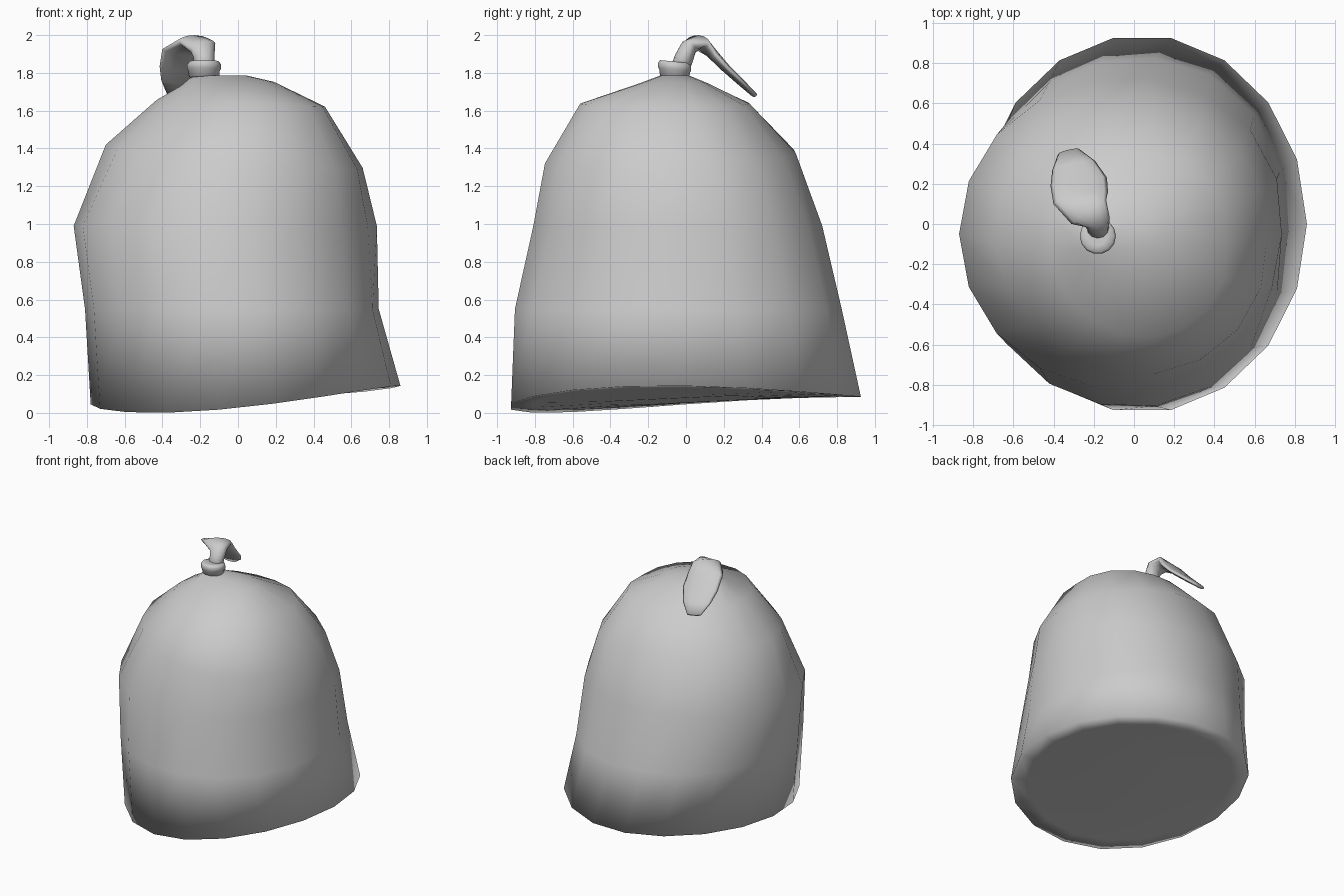
import bpy, bmesh
from math import sin, cos, tau
from mathutils import Vector

cube = bpy.data.objects.get("Cube")
if cube:
    bpy.data.objects.remove(cube)

cloth = bpy.data.materials.new("grey_cloth")
cloth.use_nodes = True
colour = (0.6, 0.6, 0.6, 1)
cloth.diffuse_color = colour
cloth.node_tree.nodes["Principled BSDF"].inputs["Base Color"].default_value = colour


def loft(name, rings):
    """Skin a list of equal point loops and cap both ends."""
    bm = bmesh.new()
    loops = [[bm.verts.new(p) for p in ring] for ring in rings]
    n = len(loops[0])
    for a, b in zip(loops, loops[1:]):
        for i in range(n):
            j = (i + 1) % n
            bm.faces.new((a[i], a[j], b[j], b[i]))
    bm.faces.new(loops[0][::-1])
    bm.faces.new(loops[-1])
    bmesh.ops.recalc_face_normals(bm, faces=bm.faces)
    for f in bm.faces:
        f.smooth = True
    mesh = bpy.data.meshes.new(name)
    bm.to_mesh(mesh)
    bm.free()
    mesh.materials.append(cloth)
    obj = bpy.data.objects.new(name, mesh)
    bpy.context.collection.objects.link(obj)
    return obj


def oval(x0, x1, y0, y1, height, n=18, corners=(0, 0, 0, 0)):
    """Oval loop within bounds; corners swell its four diagonals,
    anticlockwise from back left; height is a rule of x and y."""
    pts = []
    for i in range(n):
        a = tau * i / n
        r = 1 + corners[4 * i // n] * abs(sin(2 * a))
        x = (x0 + x1) / 2 + r * (x1 - x0) / 2 * cos(a)
        y = (y0 + y1) / 2 + r * (y1 - y0) / 2 * sin(a)
        pts.append((x, y, height(x, y)))
    return pts


def base(x, y):
    return 0.055 + 0.055 * x + 0.03 * y + 0.055 * x * x - 0.055 * x * y


# Sack body: slumped base, bulging sides, gathered top
loft("sack_body", [
    oval(-0.35, 0.4, -0.45, 0.4, lambda x, y: base(x, y) + 0.01),
    oval(-0.69, 0.74, -0.82, 0.8, lambda x, y: base(x, y) + 0.008),
    oval(-0.78, 0.86, -0.94, 0.94, base),
    oval(-0.81, 0.745, -0.91, 0.82, lambda x, y: 0.55, corners=(0.06, 0, 0, 0.03)),
    oval(-0.87, 0.735, -0.82, 0.72, lambda x, y: 0.99, corners=(0.05, 0, 0, 0)),
    oval(-0.70, 0.66, -0.75, 0.58, lambda x, y: 1.36 - 0.09 * x + 0.04 * y,
         corners=(0.05, 0, -0.06, 0.03)),
    oval(-0.43, 0.46, -0.56, 0.33, lambda x, y: 1.64 - 0.04 * x,
         corners=(0.1, 0.05, -0.05, 0.05)),
    oval(-0.30, 0.19, -0.25, 0.12, lambda x, y: 1.745 + 0.04 * x),
    oval(-0.24, 0.05, -0.14, 0.02, lambda x, y: 1.785),
])


# Tied band around the neck
def band_loop(r, z):
    return oval(-0.18 - r, -0.18 + r, -0.06 - r, -0.06 + r,
                lambda x, y: z - 0.1 * (y + 0.06), n=14)


loft("neck_tie", [band_loop(r, z) for r, z in (
    (0.06, 1.77), (0.08, 1.78), (0.083, 1.81), (0.09, 1.82),
    (0.09, 1.845), (0.08, 1.86), (0.045, 1.86))])

# Loose end: a spout that rises, flattens and flops backwards
path = [  # centre, half width, half thickness
    ((-0.18, -0.04, 1.80), 0.055, 0.05),
    ((-0.18, -0.01, 1.88), 0.055, 0.05),
    ((-0.185, 0.015, 1.935), 0.07, 0.045),
    ((-0.225, 0.06, 1.965), 0.105, 0.035),
    ((-0.265, 0.13, 1.91), 0.14, 0.028),
    ((-0.275, 0.21, 1.825), 0.142, 0.022),
    ((-0.30, 0.29, 1.75), 0.11, 0.018),
    ((-0.325, 0.36, 1.685), 0.055, 0.014),
]
rings = []
for k, (c, w, t) in enumerate(path):
    ahead, behind = path[min(k + 1, len(path) - 1)][0], path[max(k - 1, 0)][0]
    along = (Vector(ahead) - Vector(behind)).normalized()
    side = Vector((1, 0, 0.08))
    side = (side - along * side.dot(along)).normalized()
    normal = side.cross(along)
    rings.append([Vector(c) + side * w * cos(tau * i / 12) + normal * t * sin(tau * i / 12)
                  for i in range(12)])
loft("loose_end", rings)
